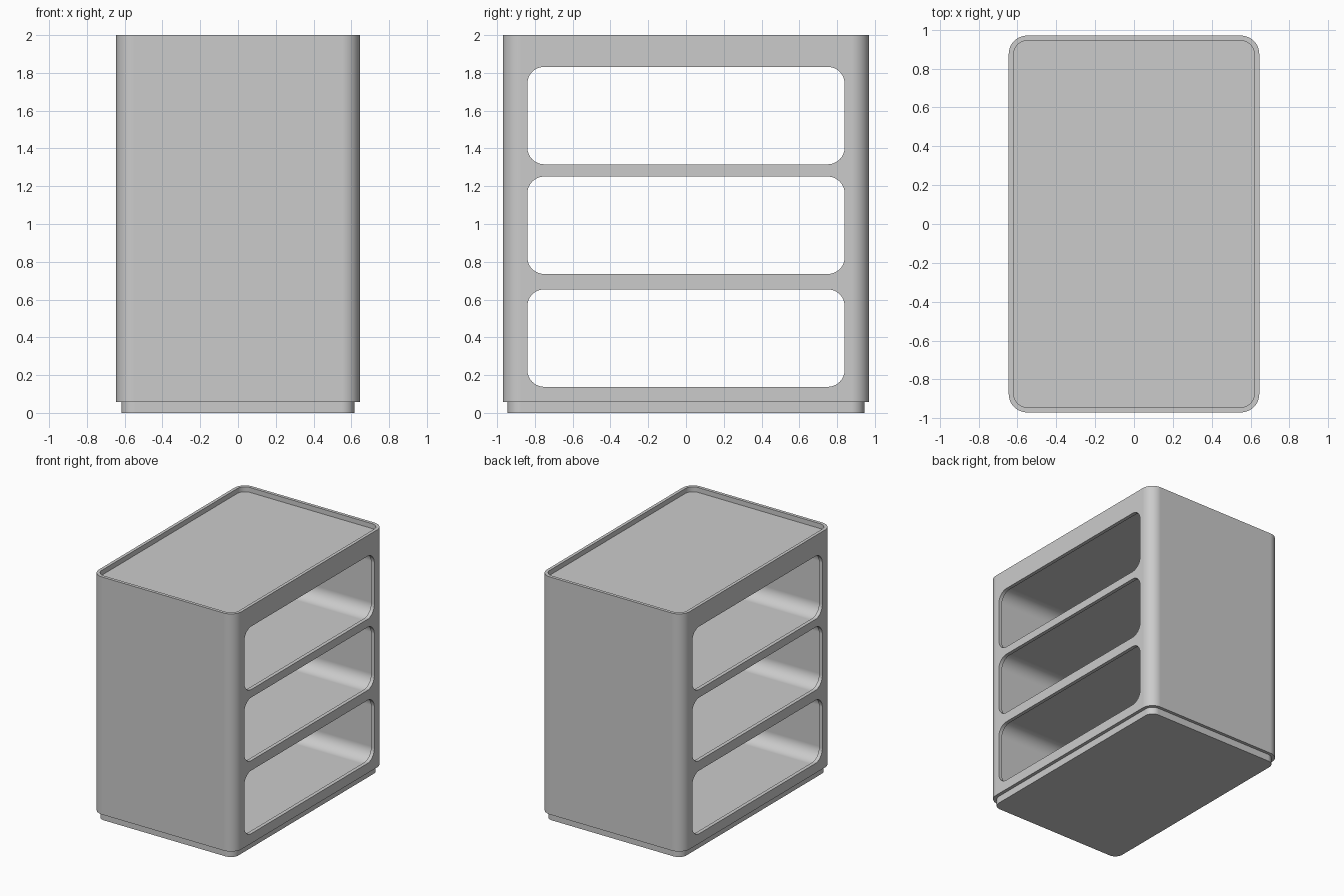
import bpy, bmesh, math
from mathutils import Vector

if "Cube" in bpy.data.objects:
    bpy.data.objects.remove(bpy.data.objects["Cube"])


def rounded_rect(hw, hh, r, seg=12):
    """Outline of a rounded rectangle from half width, half height and radius."""
    pts = []
    for i, (sx, sy) in enumerate([(1, 1), (-1, 1), (-1, -1), (1, -1)]):
        for k in range(seg + 1):
            a = (i + k / seg) * math.pi / 2
            pts.append((sx * (hw - r) + r * math.cos(a), sy * (hh - r) + r * math.sin(a)))
    return pts


def loft(name, rings, place):
    """Skin rounded-rectangle rings (level, half width, half height, radius), capped at both ends."""
    bm = bmesh.new()
    loops = [[bm.verts.new(place(u, v, lv)) for u, v in rounded_rect(hw, hh, r)]
             for lv, hw, hh, r in rings]
    n = len(loops[0])
    for a, b in zip(loops, loops[1:]):
        for i in range(n):
            j = (i + 1) % n
            bm.faces.new((a[i], a[j], b[j], b[i]))
    bm.faces.new(loops[0][::-1])
    bm.faces.new(loops[-1])
    bmesh.ops.recalc_face_normals(bm, faces=bm.faces)
    mesh = bpy.data.meshes.new(name)
    bm.to_mesh(mesh)
    bm.free()
    ob = bpy.data.objects.new(name, mesh)
    bpy.context.collection.objects.link(ob)
    return ob


def activate(ob):
    bpy.ops.object.select_all(action='DESELECT')
    ob.select_set(True)
    bpy.context.view_layer.objects.active = ob


def upright(u, v, level):
    return Vector((u, v, level))


# Cabinet body with a shallow recessed tray on top
body = loft("cabinet_body", [
    (0.058, 0.645, 0.970, 0.095),
    (2.000, 0.645, 0.970, 0.095),
    (2.000, 0.619, 0.944, 0.069),
    (1.960, 0.619, 0.944, 0.069)], upright)

# Inset plinth
plinth = loft("plinth", [
    (0.0, 0.617, 0.944, 0.069),
    (0.058, 0.617, 0.944, 0.069)], upright)

# Three open compartments running through, each with a thin lip at both ends
for z in (0.396, 0.993, 1.574):
    cutter = loft("compartment_cutter", [
        (-0.80, 0.840, 0.258, 0.090),
        (-0.615, 0.840, 0.258, 0.090),
        (-0.615, 0.855, 0.273, 0.105),
        (0.615, 0.855, 0.273, 0.105),
        (0.615, 0.840, 0.258, 0.090),
        (0.80, 0.840, 0.258, 0.090)],
        lambda u, v, level: Vector((level, u, z + v)))
    cutter.hide_render = True
    mod = body.modifiers.new("compartment", 'BOOLEAN')
    mod.operation = 'DIFFERENCE'
    mod.solver = 'EXACT'
    mod.object = cutter
    activate(body)
    bpy.ops.object.modifier_apply(modifier=mod.name)
    bpy.data.objects.remove(cutter)

# Smooth rounded corners, crisp rims
for ob in (body, plinth):
    activate(ob)
    bpy.ops.object.shade_smooth_by_angle(angle=math.radians(30))
    wn = ob.modifiers.new("weighted_normals", 'WEIGHTED_NORMAL')
    wn.keep_sharp = True
